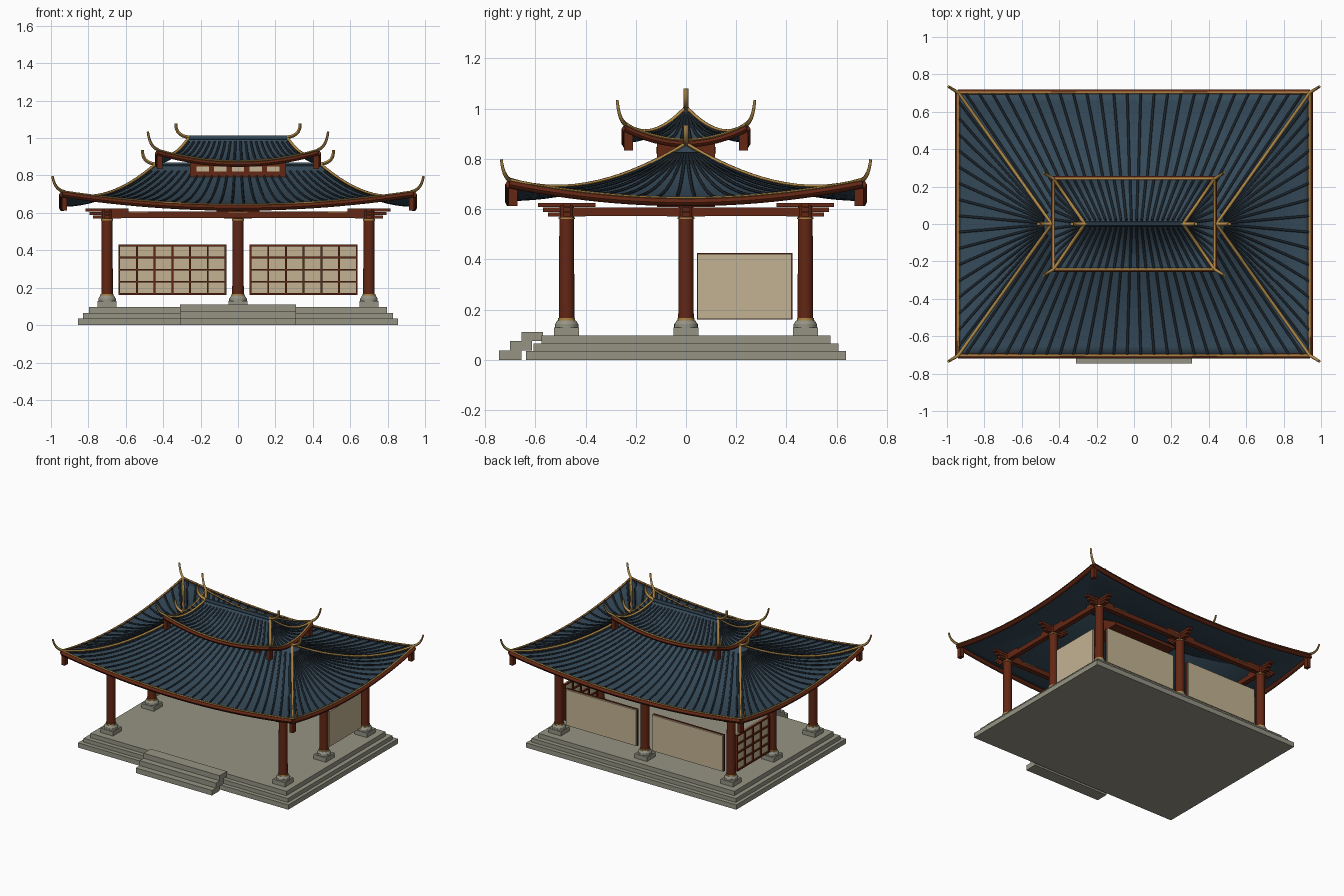
import bpy, bmesh
from math import pi
from mathutils import Matrix, Vector

old = bpy.data.objects.get("Cube")
if old:
    bpy.data.objects.remove(old, do_unlink=True)


def material(name, *rgb):
    m = bpy.data.materials.new(name)
    m.use_nodes = True
    m.diffuse_color = (*rgb, 1)
    bsdf = next(n for n in m.node_tree.nodes if n.type == 'BSDF_PRINCIPLED')
    bsdf.inputs["Base Color"].default_value = (*rgb, 1)
    return m


STONE = material("stone grey", .30, .295, .23)
RED = material("lacquer red", .125, .02, .007)
BLUE = material("roof blue", .035, .068, .1)
DARK = material("dark tile rib", .011, .017, .023)
GOLD = material("gilded trim", .42, .24, .06)
CREAM = material("paper cream", .55, .45, .29)


def add_mesh(name, bm, mat, smooth=False):
    me = bpy.data.meshes.new(name)
    bm.to_mesh(me)
    bm.free()
    me.materials.append(mat)
    ob = bpy.data.objects.new(name, me)
    bpy.context.collection.objects.link(ob)
    if smooth:
        activate(ob)
        bpy.ops.object.shade_smooth_by_angle(angle=pi / 4)
    return ob


def activate(ob):
    bpy.ops.object.select_all(action='DESELECT')
    ob.select_set(True)
    bpy.context.view_layer.objects.active = ob


def boxes(name, mat, specs):
    """One object from several (low corner, high corner) boxes."""
    bm = bmesh.new()
    for lo, hi in specs:
        lo, hi = Vector(lo), Vector(hi)
        m = Matrix.Translation((lo + hi) / 2) @ Matrix.Diagonal((*(hi - lo), 1))
        bmesh.ops.create_cube(bm, size=1, matrix=m)
    return add_mesh(name, bm, mat)


def centred(c, size):
    c, h = Vector(c), Vector(size) / 2
    return c - h, c + h


def cylinders(name, mat, spots, r1, r2, z0, z1):
    bm = bmesh.new()
    for x, y in spots:
        bmesh.ops.create_cone(bm, cap_ends=True, segments=24, radius1=r1, radius2=r2,
                              depth=z1 - z0, matrix=Matrix.Translation((x, y, (z0 + z1) / 2)))
    return add_mesh(name, bm, mat, True)


def tubes(name, mat, paths, radius, taper=1.0):
    """Swept round bars along several paths."""
    cu = bpy.data.curves.new(name, 'CURVE')
    cu.dimensions = '3D'
    cu.bevel_depth = radius
    cu.bevel_resolution = 1
    cu.use_fill_caps = True
    for path in paths:
        sp = cu.splines.new('POLY')
        sp.points.add(len(path) - 1)
        for i, p in enumerate(path):
            sp.points[i].co = (*p, 1)
            sp.points[i].radius = 1 + (taper - 1) * i / (len(path) - 1)
    cu.materials.append(mat)
    ob = bpy.data.objects.new(name, cu)
    bpy.context.collection.objects.link(ob)
    activate(ob)
    bpy.ops.object.convert(target='MESH')
    bpy.ops.object.shade_smooth_by_angle(angle=pi / 3)
    return ob


def bend(a, b, c, n=8):
    """Quadratic curve from a to c pulled towards b."""
    a, b, c = Vector(a), Vector(b), Vector(c)
    return [a * (1 - t) ** 2 + b * 2 * t * (1 - t) + c * t * t for t in [i / n for i in range(n + 1)]]


# Stone platform and front stairs
boxes("platform", STONE, [((-x, -y, z0), (x, y, z1)) for x, y, z0, z1 in
                          [(.855, .637, 0, .035), (.83, .607, .035, .064), (.797, .575, .064, .096)]])
boxes("front_stairs", STONE, [((-.31, -.745 + .045 * i, .037 * i), (.31, -.655 + .0425 * i, .037 * (i + 1)))
                              for i in range(3)])

# Columns on moulded stone bases
CX, CY = .70, .475
spots = [(sx * CX, y) for sx in (-1, 1) for y in (-CY, 0, CY)] + [(0, CY)]
boxes("column_plinths", STONE, [centred((x, y, .111), (.1, .1, .034)) for x, y in spots])
cylinders("column_base_lower", STONE, spots, .047, .047, .127, .142)
cylinders("column_base_upper", STONE, spots, .046, .037, .142, .157)
cylinders("column_foot_rings", GOLD, spots, .034, .034, .157, .166)
cylinders("columns", RED, spots, .031, .029, .15, .615)
cylinders("column_top_rings", GOLD, spots, .033, .033, .56, .567)

# Tie beams and three-tier cross brackets
boxes("tie_beams", RED, [centred((0, s * CY, .59), (2 * CX, .035, .034)) for s in (-1, 1)]
      + [centred((s * CX, 0, .59), (.035, 2 * CY, .034)) for s in (-1, 1)])
arms = []
for x, y in spots:
    for i in range(3):
        z, length = .579 + .0185 * i, .15 + .04 * i
        arms += [centred((x, y, z), (length, .03, .0165)), centred((x, y, z), (.03, length, .0165))]
boxes("bracket_arms", RED, arms)
boxes("beam_gold_bands", GOLD, [centred((x, s * CY, .605), (.1, .039, .006))
                                for s in (-1, 1) for x in (-.53, 0, .53)])


# Lattice screens: cream board with a red grid on one face
def screen(name, axis, across, lo, hi, z0, z1, cols):
    def piece(a0, a1, d0, d1, b0, b1):
        if axis == 'x':
            return (a0, across + d0, b0), (a1, across + d1, b1)
        return (across + d0, a0, b0), (across + d1, a1, b1)
    boxes(name + "_board", CREAM, [piece(lo + .003, hi - .003, -.004, .012, z0 + .003, z1 - .003)])
    bars = []
    for i in range(cols + 1):
        c = lo + .005 + (hi - lo - .01) * i / cols
        bars.append(piece(c - .005, c + .005, -.014, 0, z0, z1))
    for i in range(5):
        c = z0 + .005 + (z1 - z0 - .01) * i / 4
        bars.append(piece(lo, hi, -.014, 0, c - .005, c + .005))
    boxes(name + "_lattice", RED, bars)


screen("back_left_screen", 'x', CY, .062, .64, .162, .43, 6)
screen("back_right_screen", 'x', CY, -.64, -.062, .162, .43, 6)
screen("left_screen", 'y', CX, .043, .423, .16, .425, 4)
screen("right_screen", 'y', -CX, .043, .423, .16, .425, 4)


# Curved hip roof with ribs, gilded hips, eaves and horns
def roof(name, rx, ex, ey, z_eave, rise, lift, ribs_long, ribs_end, horn, trim):
    def point(side, s, t, dz=0.0):
        kind, sign = side
        w = rx + (ex - rx) * t
        z = z_eave + rise * (1 - t) ** 2 + lift * s * s * t ** 3 + dz
        if kind == 'long':
            return Vector((s * w, sign * ey * t, z))
        return Vector((sign * w, s * ey * t, z))

    sides = [(k, sg) for k in ('long', 'end') for sg in (-1, 1)]
    n, rows = 24, 14
    bm = bmesh.new()
    for side in sides:
        grid = [[bm.verts.new(point(side, 2 * i / n - 1, j / rows)) for i in range(n + 1)]
                for j in range(rows + 1)]
        for j in range(rows):
            for i in range(n):
                f = bm.faces.new((grid[j][i], grid[j][i + 1], grid[j + 1][i + 1], grid[j + 1][i]))
                f.normal_update()
                if f.normal.z < 0:
                    f.normal_flip()
    bmesh.ops.remove_doubles(bm, verts=bm.verts, dist=1e-5)
    shell = add_mesh(name + "_shell", bm, BLUE, True)
    mod = shell.modifiers.new("thickness", 'SOLIDIFY')
    mod.thickness, mod.offset = .008, -1

    ribs = []
    for side in sides:
        count = ribs_long if side[0] == 'long' else ribs_end
        for i in range(count):
            s = (2 * i + 1) / count - 1
            ribs.append([point(side, s, j / 12, .002) for j in range(1, 13)])
    tubes(name + "_tile_ribs", DARK, ribs, .0065)

    def eaves(dz):
        return [[point(side, i / 12 - 1, 1, dz) for i in range(25)] for side in sides]
    tubes(name + "_eave_fascia", RED, eaves(-.014), trim)
    tubes(name + "_eave_gilding", GOLD, eaves(.004), .006)

    corners = [(sx, sy) for sx in (-1, 1) for sy in (-1, 1)]
    tubes(name + "_hip_ridges", GOLD, [[point(('long', sy), sx, j / 16, .006) for j in range(17)]
                                       for sx, sy in corners], .008)
    top = z_eave + lift
    tubes(name + "_corner_horns", GOLD,
          [bend((sx * ex, sy * ey, top + .005), (sx * (ex + .042), sy * (ey + .025), top + .02),
                (sx * (ex + .052), sy * (ey + .032), top + horn)) for sx, sy in corners], .009, .7)
    boxes(name + "_corner_drops", RED,
          [centred((sx * (ex - .012), sy * (ey - .014), top - .055), (.028, .036, .09)) for sx, sy in corners])
    zr = z_eave + rise
    tubes(name + "_ridge", BLUE, [[(-rx, 0, zr + .003), (rx, 0, zr + .003)]], .013)
    tubes(name + "_ridge_horns", GOLD,
          [bend((s * (rx - .02), 0, zr + .004), (s * (rx + .075), 0, zr + .005),
                (s * (rx + .07), 0, zr + .08)) for s in (-1, 1)], .011, .85)


roof("main_roof", .44, .94, .703, .64, .215, .072, 26, 16, .085, .017)
roof("upper_roof", .262, .43, .242, .872, .127, .062, 20, 10, .1, .014)

# Clerestory between the two roofs
boxes("clerestory", RED, [((-.257, -.115, .76), (.257, .115, .885))])
boxes("clerestory_windows", CREAM, [centred((.094 * i, s * .116, .834), (.066, .006, .026))
                                    for i in range(-2, 3) for s in (-1, 1)])
